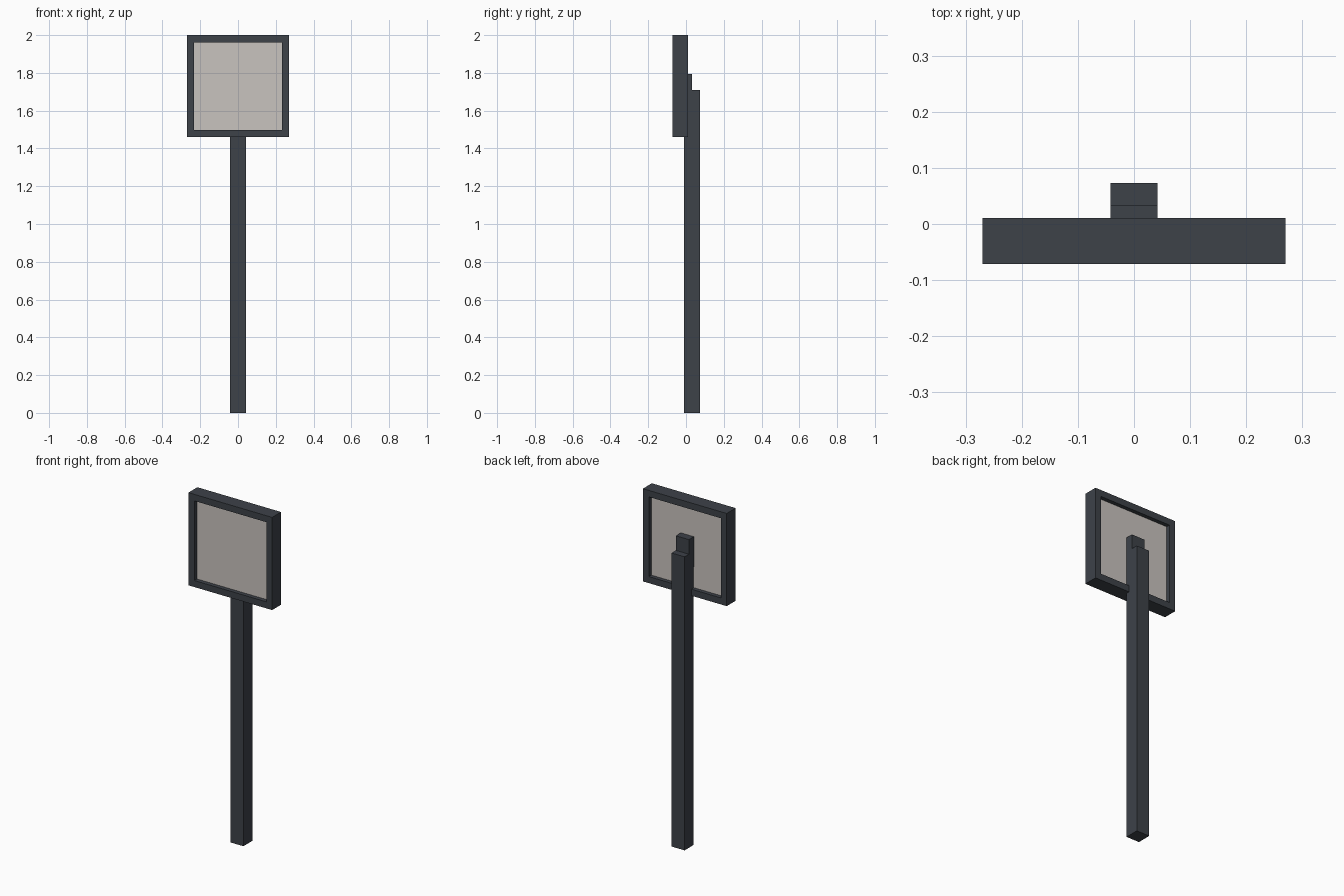
import bpy
import bmesh

if "Cube" in bpy.data.objects:
    bpy.data.objects.remove(bpy.data.objects["Cube"])


def material(name, color):
    m = bpy.data.materials.new(name)
    m.diffuse_color = (*color, 1)
    m.use_nodes = True
    m.node_tree.nodes["Principled BSDF"].inputs["Base Color"].default_value = m.diffuse_color
    return m


DARK = material("dark slate", (0.047, 0.054, 0.066))
PALE = material("warm pale grey", (0.584, 0.55, 0.52))


def finish(name, bm, mat):
    mesh = bpy.data.meshes.new(name)
    bmesh.ops.recalc_face_normals(bm, faces=bm.faces)
    bm.to_mesh(mesh)
    bm.free()
    mesh.materials.append(mat)
    ob = bpy.data.objects.new(name, mesh)
    bpy.context.collection.objects.link(ob)
    return ob


def box(name, x, y, z, mat):
    """Box spanning the given (low, high) ranges."""
    bm = bmesh.new()
    bmesh.ops.create_cube(bm, size=1)
    for v in bm.verts:
        v.co = [r[0] if c < 0 else r[1] for c, r in zip(v.co, (x, y, z))]
    return finish(name, bm, mat)


def square_frame(name, half, border, y, z_mid, mat):
    """Square ring, extruded along y."""
    bm = bmesh.new()
    corners = ((-1, -1), (1, -1), (1, 1), (-1, 1))
    outer, inner = ([bm.verts.new((sx * h, y[0], z_mid + sz * h)) for sx, sz in corners]
                    for h in (half, half - border))
    for i in range(4):
        j = (i + 1) % 4
        bm.faces.new((outer[i], outer[j], inner[j], inner[i]))
    ext = bmesh.ops.extrude_face_region(bm, geom=bm.faces[:], use_keep_orig=True)
    for v in ext["geom"]:
        if isinstance(v, bmesh.types.BMVert):
            v.co.y = y[1]
    return finish(name, bm, mat)


# Post and the bracket holding the sign
box("post", (-0.042, 0.042), (-0.01, 0.073), (0, 1.71), DARK)
box("bracket", (-0.042, 0.042), (-0.015, 0.033), (1.62, 1.795), DARK)

# Sign: outer frame with a panel recessed on both sides
square_frame("sign_frame", 0.27, 0.038, (-0.071, 0.011), 1.73, DARK)
box("sign_panel", (-0.235, 0.235), (-0.047, -0.012), (1.495, 1.965), PALE)
